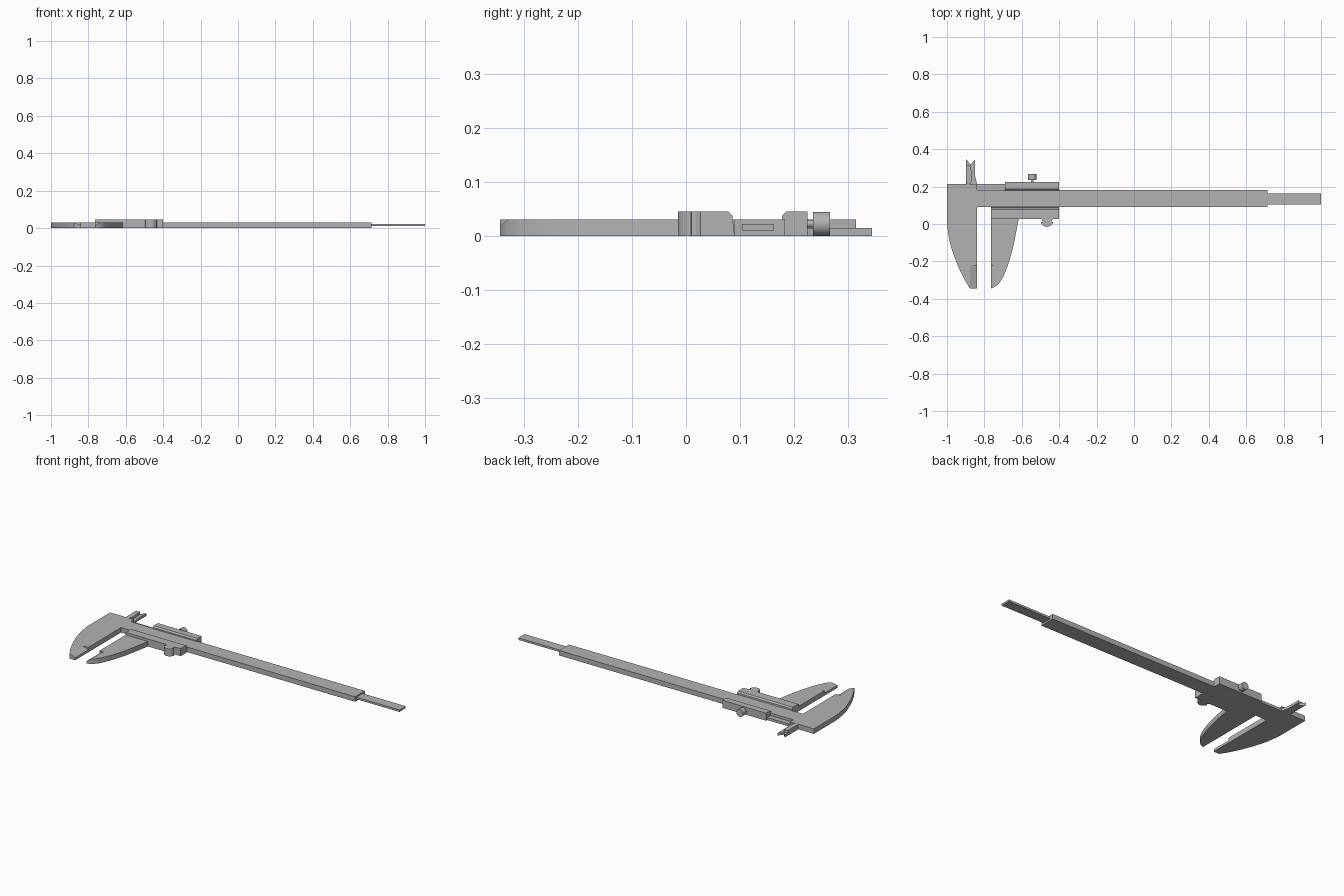
import bpy, bmesh, math
from mathutils import Vector

if "Cube" in bpy.data.objects:
    bpy.data.objects.remove(bpy.data.objects["Cube"])

steel = bpy.data.materials.new("grey steel")
steel.use_nodes = True
steel.diffuse_color = (0.45, 0.45, 0.45, 1)
steel.node_tree.nodes["Principled BSDF"].inputs["Base Color"].default_value = (0.45, 0.45, 0.45, 1)


def prism(name, outline, low, high, axis="z"):
    """Extrude an outline: (x, y) along z, (y, z) along x, or (x, z) along y."""
    place = {"z": lambda a, b, t: (a, b, t),
             "x": lambda a, b, t: (t, a, b),
             "y": lambda a, b, t: (a, t, b)}[axis]
    bm = bmesh.new()
    face = bm.faces.new([bm.verts.new(place(a, b, low)) for a, b in outline])
    top = bmesh.ops.extrude_face_region(bm, geom=[face])["geom"]
    shift = Vector(place(0, 0, high - low))
    bmesh.ops.translate(bm, vec=shift, verts=[v for v in top if isinstance(v, bmesh.types.BMVert)])
    bmesh.ops.recalc_face_normals(bm, faces=bm.faces)
    mesh = bpy.data.meshes.new(name)
    bm.to_mesh(mesh)
    bm.free()
    mesh.materials.append(steel)
    obj = bpy.data.objects.new(name, mesh)
    bpy.context.collection.objects.link(obj)
    return obj


def box(name, x0, x1, y0, y1, z0, z1):
    return prism(name, [(x0, y0), (x1, y0), (x1, y1), (x0, y1)], z0, z1)


def arc(cx, cy, r, start, end, steps=8):
    angles = [math.radians(start + (end - start) * i / steps) for i in range(steps + 1)]
    return [(cx + r * math.cos(a), cy + r * math.sin(a)) for a in angles]


def smooth_path(points, steps=5):
    """Catmull-Rom curve through the points."""
    p = [Vector(q) for q in points]
    p = [2 * p[0] - p[1]] + p + [2 * p[-1] - p[-2]]
    out = []
    for a, b, c, d in zip(p, p[1:], p[2:], p[3:]):
        for i in range(steps):
            t = i / steps
            out.append(tuple(0.5 * (2 * b + (c - a) * t + (2 * a - 5 * b + 4 * c - d) * t * t
                                    + (3 * b - a - 3 * c + d) * t ** 3)))
    return out + [tuple(points[-1])]


def cut_tip(jaw, edge_x, inner_x):
    """Bevel the measuring edge near the tip of a jaw."""
    slope = (0.03 - 0.015) / (inner_x - edge_x)
    out_x = edge_x - math.copysign(0.01, inner_x - edge_x)
    cutter = prism("tip_cutter", [(inner_x, 0.03), (inner_x, 0.05), (out_x, 0.05),
                                  (out_x, 0.015 + slope * (out_x - edge_x))], -0.4, -0.222, "y")
    cutter.hide_render = True
    mod = jaw.modifiers.new("tip bevel", "BOOLEAN")
    mod.operation = "DIFFERENCE"
    mod.solver = "EXACT"
    mod.object = cutter
    bpy.context.view_layer.objects.active = jaw
    bpy.ops.object.modifier_apply(modifier=mod.name)
    bpy.data.objects.remove(cutter)


T = 0.03          # plate thickness
HALF = T / 2      # thin parts
RAIL = 0.045      # raised slider rails

# Beam and depth rod
box("beam", -0.84, 0.715, 0.09, 0.183, 0, T)
box("depth_rod", 0.70, 1.0, 0.104, 0.163, 0.01, 0.022)

# Fixed lower jaw with its head
fixed_curve = smooth_path([(-1, 0), (-0.984, -0.10), (-0.947, -0.21), (-0.91, -0.29), (-0.877, -0.345)])
fixed_jaw = prism("fixed_jaw", [(-1, 0.215)] + fixed_curve + [(-0.84, -0.345), (-0.84, 0.215)], 0, T)
cut_tip(fixed_jaw, -0.84, -0.877)

# Crossed inside jaws
fillet = arc(-0.895, 0.24, 0.03, 270, 360, 4)
prism("fixed_inside_jaw", [(-0.897, 0.21), (-0.897, 0.345), (-0.873, 0.317), (-0.862, 0.30), (-0.862, 0.21)], 0, HALF)
prism("fixed_inside_jaw_back", [(-0.897, 0.225), (-0.897, 0.315), (-0.873, 0.315)] + fillet[::-1] + [(-0.89, 0.2)],
      HALF, T)
prism("sliding_inside_jaw", [(-0.85, 0.345), (-0.873, 0.317), (-0.885, 0.30), (-0.885, 0.235), (-0.865, 0.21),
                             (-0.838, 0.21), (-0.85, 0.26)], 0, HALF)
box("sliding_jaw_link", -0.845, -0.68, 0.18, 0.215, 0, HALF)

# Sliding lower jaw
slide_curve = smooth_path([(-0.615, 0.035), (-0.622, 0), (-0.647, -0.126), (-0.679, -0.233), (-0.711, -0.302),
                           (-0.738, -0.332), (-0.765, -0.345)])
sliding_jaw = prism("sliding_jaw", slide_curve + [(-0.765, 0.035)], 0, T)
cut_tip(sliding_jaw, -0.765, -0.735)

# Slider rails, chamfered towards the beam
prism("lower_rail", [(0.027, 0), (0.09, 0), (0.086, 0.037), (0.078, RAIL), (0.027, RAIL)], -0.765, -0.4, "x")
prism("upper_rail", [(0.225, 0), (0.225, RAIL), (0.186, RAIL), (0.178, 0.037), (0.178, 0)], -0.69, -0.4, "x")

# Thumb grip with flared shoulders
grip = (arc(-0.508, 0.01, 0.02, 90, 0, 4) + arc(-0.465, 0.018, 0.033, 195, 345, 10)
        + arc(-0.422, 0.01, 0.02, 180, 90, 4))
prism("thumb_grip", grip, 0, RAIL)

# Locking screw
for name, radius, y0, y1 in (("screw_stem", 0.007, 0.22, 0.24), ("screw_head", 0.022, 0.235, 0.267)):
    screw = prism(name, arc(-0.544, 0.0225, radius, 0, 360 * 31 / 32, 31), y0, y1, "y")
    bpy.ops.object.select_all(action="DESELECT")
    screw.select_set(True)
    bpy.context.view_layer.objects.active = screw
    bpy.ops.object.shade_smooth_by_angle()
